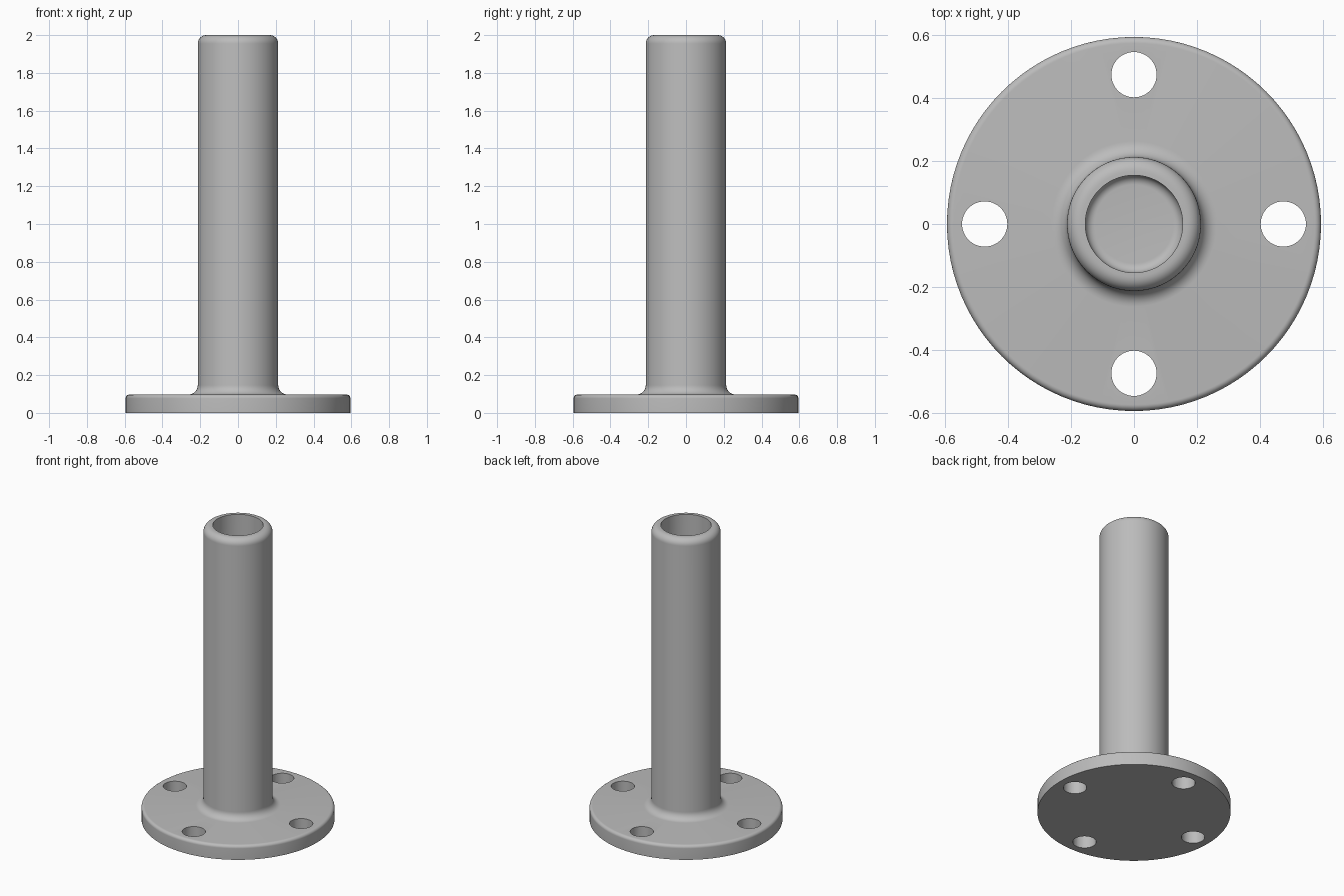
import bpy
import bmesh
from math import cos, sin, pi, radians
from mathutils import Matrix, Vector

SEGMENTS = 96

cube = bpy.data.objects.get("Cube")
if cube:
    bpy.data.objects.remove(cube, do_unlink=True)

grey = bpy.data.materials.new("plain_grey")
grey.use_nodes = True
colour = (0.5, 0.5, 0.5, 1.0)
grey.diffuse_color = colour
grey.node_tree.nodes["Principled BSDF"].inputs["Base Color"].default_value = colour


def arc(cx, cz, radius, start, end, steps=8):
    """Points of a round in the profile plane, angles in degrees."""
    angles = [radians(start + (end - start) * i / steps) for i in range(steps + 1)]
    return [(cx + radius * cos(a), cz + radius * sin(a)) for a in angles]


def make_object(name, bm):
    bmesh.ops.recalc_face_normals(bm, faces=bm.faces)
    mesh = bpy.data.meshes.new(name)
    bm.to_mesh(mesh)
    bm.free()
    mesh.materials.append(grey)
    obj = bpy.data.objects.new(name, mesh)
    bpy.context.collection.objects.link(obj)
    return obj


def lathe(name, profile):
    bm = bmesh.new()
    verts = [bm.verts.new((r, 0, z)) for r, z in profile]
    edges = [bm.edges.new(pair) for pair in zip(verts, verts[1:])]
    bmesh.ops.spin(bm, geom=verts + edges, cent=(0, 0, 0), axis=(0, 0, 1),
                   angle=2 * pi, steps=SEGMENTS)
    bmesh.ops.remove_doubles(bm, verts=bm.verts, dist=0.0001)
    return make_object(name, bm)


# Flange, filleted tube and blind bore in one turned profile
flange_r, flange_top, edge_round = 0.595, 0.097, 0.02
tube_r, bore_r, fillet, rim_round = 0.213, 0.155, 0.05, 0.045
bore_floor, floor_round = 0.1, 0.03
profile = [(0, 0), (flange_r, 0)]
profile += arc(flange_r - edge_round, flange_top - edge_round, edge_round, 0, 90)
profile += arc(tube_r + fillet, flange_top + fillet, fillet, 270, 180)
profile += arc(tube_r - rim_round, 2 - rim_round, rim_round, 0, 90)
profile += [(bore_r, 2)]
profile += arc(bore_r - floor_round, bore_floor + floor_round, floor_round, 0, -90)
profile += [(0, bore_floor)]
body = lathe("flanged_tube", profile)

# Four bolt holes through the flange
bm = bmesh.new()
for i in range(4):
    centre = Matrix.Rotation(i * pi / 2, 3, 'Z') @ Vector((0.475, 0, 0.05))
    bmesh.ops.create_cone(bm, cap_ends=True, segments=48, radius1=0.072,
                          radius2=0.072, depth=0.3,
                          matrix=Matrix.Translation(centre))
cutter = make_object("bolt_hole_cutter", bm)
cutter.hide_render = True

cut = body.modifiers.new("bolt_holes", 'BOOLEAN')
cut.operation = 'DIFFERENCE'
cut.solver = 'EXACT'
cut.object = cutter

# Bake the holes and smooth the rounds, keeping machined edges sharp
bpy.ops.object.select_all(action='DESELECT')
body.select_set(True)
bpy.context.view_layer.objects.active = body
bpy.ops.object.modifier_apply(modifier=cut.name)
bpy.data.objects.remove(cutter, do_unlink=True)
bpy.ops.object.shade_smooth_by_angle(angle=radians(30))
